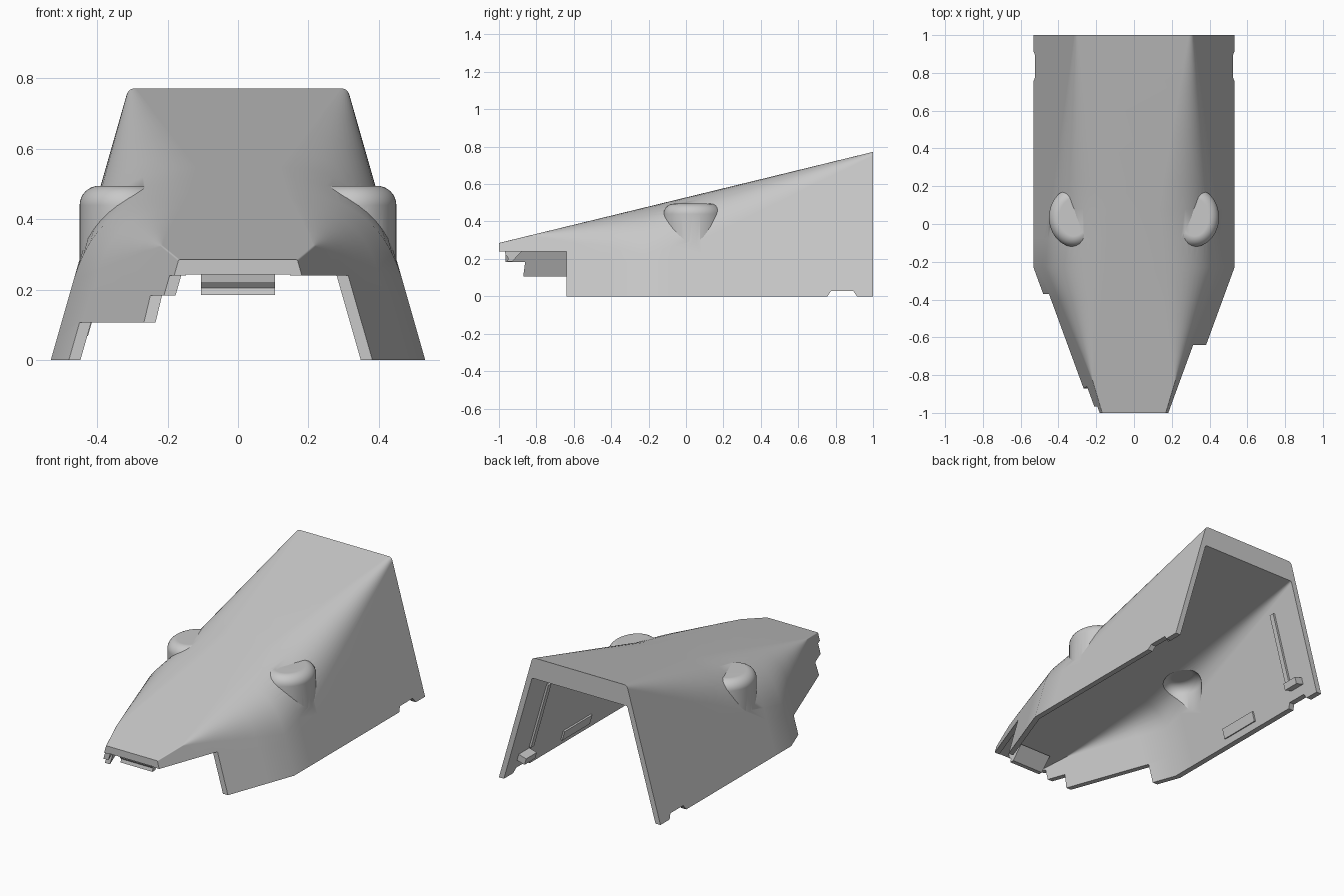
import bpy, bmesh
from math import atan, cos, sin, pi
from mathutils import Vector, Matrix

if "Cube" in bpy.data.objects:
    bpy.data.objects.remove(bpy.data.objects["Cube"])

grey = bpy.data.materials.new("plain_grey")
grey.use_nodes = True
tone = (0.58, 0.58, 0.58, 1)
grey.diffuse_color = tone
grey.node_tree.nodes["Principled BSDF"].inputs["Base Color"].default_value = tone

LEAN = 0.286      # inward lean of the side walls per unit of height
BEND = -0.23      # where the snout starts to taper
SOFT = 0.255      # widest shoulder rounding, around the brows


def make(name, rings):
    """Closed solid from a list of equal-length rings."""
    bm = bmesh.new()
    loops = [[bm.verts.new(p) for p in ring] for ring in rings]
    n = len(loops[0])
    for a, b in zip(loops, loops[1:]):
        for i in range(n):
            j = (i + 1) % n
            bm.faces.new((a[i], a[j], b[j], b[i]))
    bm.faces.new(loops[0])
    bm.faces.new(loops[-1])
    bmesh.ops.recalc_face_normals(bm, faces=bm.faces)
    mesh = bpy.data.meshes.new(name)
    bm.to_mesh(mesh)
    bm.free()
    mesh.materials.append(grey)
    ob = bpy.data.objects.new(name, mesh)
    bpy.context.collection.objects.link(ob)
    return ob


def half_width(y):
    return 0.532 + 0.366 * min(0, y - BEND)


def roundness(y):
    if y > BEND:
        return min(SOFT, 0.02 + 0.255 * (1 - y))
    return max(0.004, SOFT * (y + 0.83) / (BEND + 0.83))


def section(y, inset, top, bottom, soft):
    """Leaning walls and flat top joined by a rounded shoulder."""
    w = half_width(y) - inset
    d = roundness(y) * soft
    corner = Vector((w - LEAN * top, y, top))
    side = corner + Vector((LEAN, 0, -1)).normalized() * d
    roof = corner - Vector((d, 0, 0))
    foot = Vector((w - LEAN * bottom, y, bottom))
    half = [foot.lerp(side, i / 4) for i in range(4)]
    for i in range(13):
        t = i / 12
        half.append(side * (1 - t) ** 2 + corner * 2 * t * (1 - t) + roof * t * t)
    return half + [Vector((-p.x, p.y, p.z)) for p in reversed(half)]


def prism(name, profile, x0, x1):
    return make(name, [[(x, y, z) for y, z in profile] for x in (x0, x1)])


def bulge(name, side, rx, ry, bottom, top):
    """Upright oval post with a rounded top edge."""
    r = 0.055
    levels = [(0, bottom - top)]
    levels += [(r * (1 - cos(a)), r * (sin(a) - 1)) for a in [pi / 2 * i / 8 for i in range(9)]]
    rings = []
    for shrink, drop in levels:
        rings.append([(side * (0.32 + (rx - shrink) * cos(2 * pi * i / 48)),
                       0.035 + (ry - shrink) * sin(2 * pi * i / 48), top + drop)
                      for i in range(48)])
    return make(name, rings)


# Main shell solid and its hollow
ys = [-1, -0.92, -0.83, -0.7, -0.55, -0.4, BEND, -0.08, 0.08, 0.22, 0.45, 0.72, 1]
shell = make("shell", [section(y, 0, 0.285 + 0.2435 * (y + 1), 0, 1) for y in ys])
ys[0], ys[-1] = -1.05, 1.05
hollow = make("hollow", [section(y, 0.033, 0.243 + 0.203 * (y + 1), -0.05, 0.5) for y in ys])

# Brow bulges with matching hollows
steps = [(bulge("brow", s, 0.13, 0.155, 0.25, 0.495), 'UNION') for s in (1, -1)]
steps.append((hollow, 'DIFFERENCE'))
steps += [(bulge("brow_hollow", s, 0.1, 0.125, 0.1, 0.463), 'DIFFERENCE') for s in (1, -1)]

# Stepped lower edges and rear notches
left_cut = [(-1.1, -0.1), (-0.64, -0.1), (-0.64, 0.24), (-1.1, 0.24)]
right_cut = [(-1.1, -0.1), (-0.37, -0.1), (-0.37, 0.107), (-0.87, 0.107), (-0.86, 0.183),
             (-0.965, 0.183), (-0.965, 0.24), (-1.1, 0.24)]
notch = [(0.75, -0.01), (0.775, 0.028), (0.895, 0.028), (0.92, -0.01)]
for profile, x0, x1 in ((left_cut, 0.01, 0.7), (right_cut, -0.7, -0.01), (notch, -0.7, 0.7)):
    steps.append((prism("edge_cut", profile, x0, x1), 'DIFFERENCE'))

for tool, operation in steps:
    tool.hide_render = True
    mod = shell.modifiers.new(tool.name, 'BOOLEAN')
    mod.operation = operation
    mod.solver = 'EXACT'
    mod.object = tool
bpy.context.view_layer.update()
graph = bpy.context.evaluated_depsgraph_get()
result = bpy.data.meshes.new_from_object(shell.evaluated_get(graph))
shell.modifiers.clear()
shell.data = result
for tool, _ in steps:
    bpy.data.objects.remove(tool)

# Front latch tab under the nose
prism("front_tab", [(-0.97, 0.25), (-0.965, 0.222), (-0.95, 0.205), (-0.955, 0.185),
                    (-0.93, 0.185), (-0.86, 0.26)], -0.105, 0.105)


def wall_block(name, side, y, z, size):
    """Small block lying on the inner face of a side wall."""
    sx, sy, sz = (v / 2 for v in size)
    ring = [(-sx, -sy), (sx, -sy), (sx, sy), (-sx, sy)]
    ob = make(name, [[(a, b, c) for a, b in ring] for c in (-sz, sz)])
    inner = 0.507 - LEAN * z - sx      # sunk slightly into the wall
    ob.data.transform(Matrix.Translation((side * inner, y, z))
                      @ Matrix.Rotation(-side * atan(LEAN), 4, 'Y'))


# Inner ribs, ledges and pegs
for s, word in ((1, "left"), (-1, "right")):
    wall_block(word + "_rib", s, 0.8, 0.33, (0.02, 0.03, 0.42))
    wall_block(word + "_ledge", s, 0.35, 0.065, (0.018, 0.26, 0.06))
    wall_block(word + "_peg", s, 0.86, 0.095, (0.06, 0.1, 0.04))

# Soft shoulders, crisp edges
bpy.ops.object.select_all(action='DESELECT')
shell.select_set(True)
bpy.context.view_layer.objects.active = shell
bpy.ops.object.shade_smooth_by_angle(angle=0.4)
even = shell.modifiers.new("even_shading", 'WEIGHTED_NORMAL')
even.keep_sharp = True
